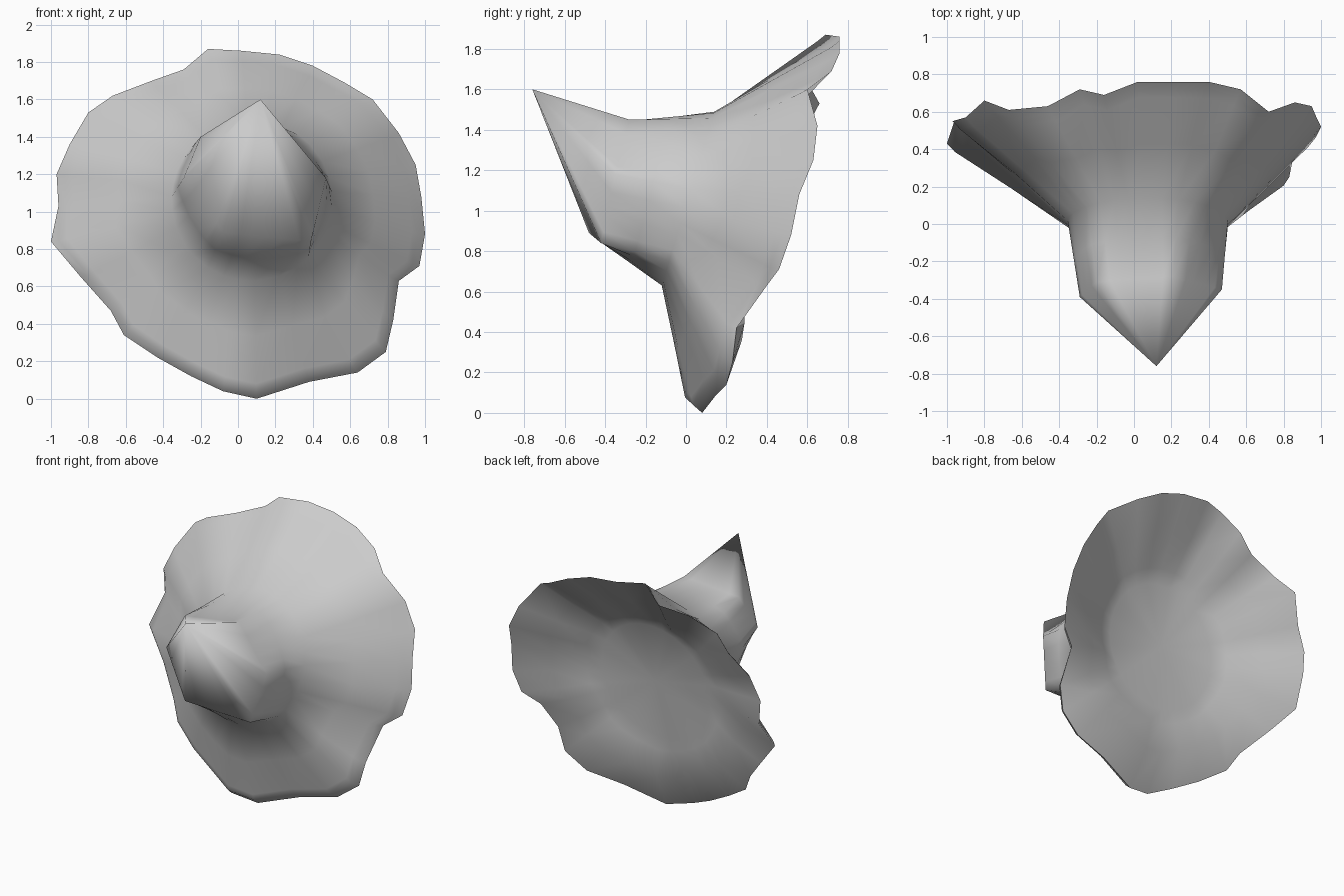
import bpy, bmesh, math
from mathutils import Vector

if "Cube" in bpy.data.objects:
    bpy.data.objects.remove(bpy.data.objects["Cube"])

# Wavy outer rim, clockwise seen from the front, starting at the top
RIM = [(-.16, .69, 1.87), (.02, .76, 1.86), (.22, .76, 1.84), (.40, .76, 1.78),
       (.57, .72, 1.69), (.72, .60, 1.60), (.86, .65, 1.42), (.95, .63, 1.25),
       (.98, .56, 1.08), (1.0, .52, .88), (.97, .46, .71), (.86, .40, .63),
       (.83, .25, .42), (.79, .23, .25), (.64, .20, .14), (.38, .15, .09),
       (.10, .08, 0), (-.08, .04, .04), (-.25, .09, .12), (-.43, .13, .22),
       (-.61, .20, .34), (-.68, .25, .47), (-.84, .36, .65), (-1.0, .43, .84),
       (-.96, .55, 1.03), (-.97, .55, 1.20), (-.90, .57, 1.36), (-.80, .66, 1.53),
       (-.67, .61, 1.62), (-.46, .63, 1.70), (-.29, .72, 1.76)]
RIM = [Vector(p) for p in RIM]
CENTRE = Vector((.07, 0, .98))
ANGLES = [math.atan2(p.z - CENTRE.z, p.x - CENTRE.x) for p in RIM]

# Six corners of the blunt spike's widest section
CORNERS = [(.47, -.35, 1.18), (.21, -.28, 1.45), (-.20, -.31, 1.40),
           (-.29, -.39, 1.18), (-.08, -.48, .89), (.39, -.42, .84)]


def oval(cx, cy, cz, rx, rz, tilt):
    """Tilted oval ring sharing the rim's angles."""
    return [Vector((cx + rx * math.cos(a), cy + tilt * math.sin(a),
                    cz + rz * math.sin(a))) for a in ANGLES]


def polygon(corners, cx, cz):
    """Straight-sided ring: walk the corners, one sample per rim angle."""
    pts = [Vector(p) for p in corners]
    turn = 2 * math.pi
    keys = sorted(((math.atan2(p.z - cz, p.x - cx) % turn, p) for p in pts),
                  key=lambda k: k[0])
    keys = [(keys[-1][0] - turn, keys[-1][1])] + keys + [(keys[0][0] + turn, keys[0][1])]
    ring = []
    for a in ANGLES:
        a %= turn
        for (a0, p0), (a1, p1) in zip(keys, keys[1:]):
            if a0 <= a <= a1:
                ring.append(p0.lerp(p1, (a - a0) / (a1 - a0)))
                break
    # snap the nearest sample onto each corner
    for p in pts:
        ring[min(range(len(ring)), key=lambda i: (ring[i] - p).length)] = p
    return ring


def mix(ring_a, ring_b, t, dy=0, sag=0):
    """Ring between two others; sag pushes the lower half backward."""
    return [a.lerp(b, t) + Vector((0, dy + sag * max(0, -math.sin(g)), 0))
            for a, b, g in zip(ring_a, ring_b, ANGLES)]


# Front: spike shoulder, throat, flare and rim lip
shoulder = polygon(CORNERS, .10, 1.13)
throat = oval(.075, .01, 1.06, .43, .43, .13)
lip = []
for p in RIM:
    q = CENTRE + (p - CENTRE) * .96
    lip.append(Vector((q.x, p.y - .045, q.z)))

# Back: round plate sunk in a shallow funnel
plate = oval(.03, .30, .975, .42, .42, .06)
fillet = mix(plate, RIM, .18, -.01, .03)
funnel = mix(plate, RIM, .55, 0, .065)

rings = [shoulder, mix(shoulder, throat, .5), throat, mix(throat, lip, .5),
         mix(throat, lip, .93), lip, RIM, funnel, fillet, plate]

bm = bmesh.new()
tip = bm.verts.new((.12, -.76, 1.60))
hub = bm.verts.new((.03, .30, .975))
loops = [[bm.verts.new(p) for p in ring] for ring in rings]
n = len(RIM)
for i in range(n):
    j = (i + 1) % n
    bm.faces.new((tip, loops[0][i], loops[0][j]))
    bm.faces.new((hub, loops[-1][j], loops[-1][i]))
    for a, b in zip(loops, loops[1:]):
        bm.faces.new((a[i], b[i], b[j], a[j]))
bmesh.ops.recalc_face_normals(bm, faces=bm.faces)

mesh = bpy.data.meshes.new("flared_shell")
bm.to_mesh(mesh)
bm.free()
shell = bpy.data.objects.new("flared_shell", mesh)
bpy.context.collection.objects.link(shell)
bpy.context.view_layer.objects.active = shell
shell.select_set(True)
bpy.ops.object.shade_smooth_by_angle(angle=math.radians(75))
